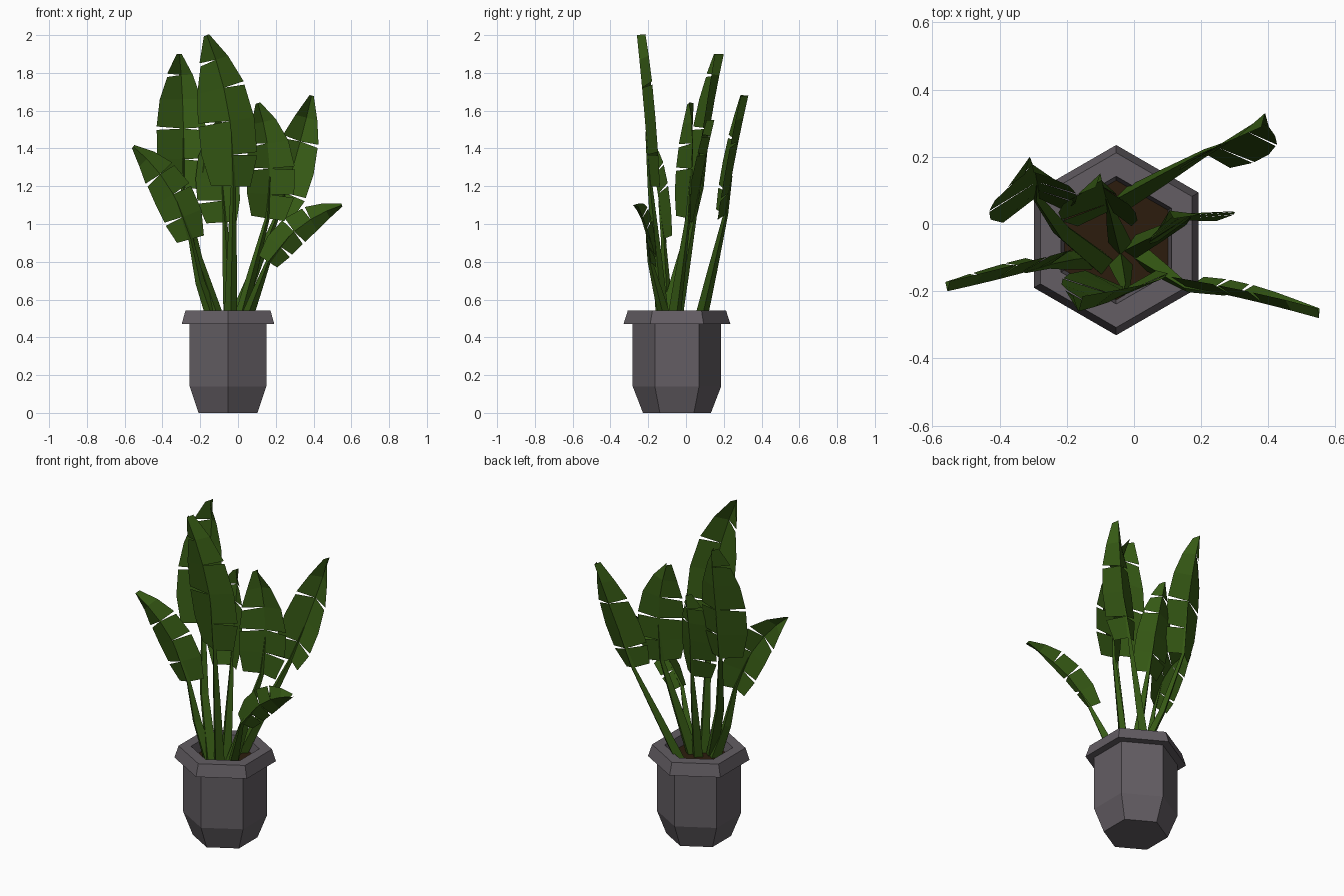
import bpy, bmesh, math, random
from mathutils import Vector

if "Cube" in bpy.data.objects:
    bpy.data.objects.remove(bpy.data.objects["Cube"])

random.seed(4)
CX, CY = -0.053, -0.048
UP = Vector((0, 1, 0))


def material(name, rgb):
    m = bpy.data.materials.new(name)
    m.diffuse_color = (*rgb, 1)
    m.use_nodes = True
    m.node_tree.nodes["Principled BSDF"].inputs["Base Color"].default_value = m.diffuse_color
    return m


POT = material("dark_clay", (0.125, 0.11, 0.125))
SOIL = material("soil_brown", (0.025, 0.012, 0.004))
LEAF = material("leaf_green", (0.036, 0.1, 0.007))
STEM = material("stem_green", (0.036, 0.1, 0.007))


def add_object(name, bm, mat, fix_normals=True):
    if fix_normals:
        bmesh.ops.recalc_face_normals(bm, faces=bm.faces)
    me = bpy.data.meshes.new(name)
    bm.to_mesh(me)
    bm.free()
    me.materials.append(mat)
    ob = bpy.data.objects.new(name, me)
    bpy.context.collection.objects.link(ob)
    return ob


def loft(bm, rings):
    """Bridge rings of equal length and cap both ends."""
    vs = [[bm.verts.new(p) for p in r] for r in rings]
    n = len(vs[0])
    for a, b in zip(vs, vs[1:]):
        for i in range(n):
            j = (i + 1) % n
            bm.faces.new((a[i], a[j], b[j], b[i]))
    bm.faces.new(vs[0][::-1])
    bm.faces.new(vs[-1])


def hexagon(r, z):
    return [(CX + r * math.sin(i * math.pi / 3), CY + r * math.cos(i * math.pi / 3), z)
            for i in range(6)]


# Pot: hexagonal profile, outside then over the rim and inside
bm = bmesh.new()
loft(bm, [hexagon(r, z) for r, z in
          ((0.18, 0), (0.234, 0.14), (0.234, 0.47), (0.283, 0.47),
           (0.26, 0.542), (0.19, 0.542), (0.175, 0.46))])
add_object("pot", bm, POT)

# Soil
bm = bmesh.new()
bm.faces.new([bm.verts.new(p) for p in hexagon(0.178, 0.48)][::-1])
add_object("soil", bm, SOIL)


STATIONS = (0, 0.2, 0.42, 0.64, 0.83, 1)
PROFILE = (0.7, 0.98, 1.0, 0.85, 0.52, 0.1)


def leaf(name, base, collar, bend, tip, left, right, fold, turn=0.0, bow=0.0):
    base, collar, bend, tip = map(Vector, (base, collar, bend, tip))

    def rib(t):
        return collar * (1 - t) ** 2 + bend * 2 * t * (1 - t) + tip * t * t

    def side(t):
        tangent = (bend - collar) * (1 - t) + (tip - bend) * t
        return tangent.cross(Vector((turn, -1, 0))).normalized()

    # Blade: folded along the rib, with narrow tears between panels
    bm = bmesh.new()
    ribs = [bm.verts.new(rib(t)) for t in STATIONS]
    for sign, width in ((-1, left), (1, right)):
        torn = random.sample(range(1, 5), 2)
        lower = None
        for i, (t, p) in enumerate(zip(STATIONS, PROFILE)):
            edge = rib(t) + side(t) * sign * width * p + UP * fold * (0.8 + 0.2 * p)
            along = (rib(min(t + 0.05, 1)) - rib(t - 0.05)).normalized()
            gap = along * 0.009 if i in torn else Vector()
            upper = bm.verts.new(edge - gap)
            if lower:
                quad = (ribs[i - 1], lower, upper, ribs[i])
                bm.faces.new(quad if sign > 0 else quad[::-1])
            lower = bm.verts.new(edge + gap) if i in torn else upper
    add_object(name + "_blade", bm, LEAF, False)

    # Stem: four-sided, tapering into the rib
    bm = bmesh.new()
    middle = base.lerp(collar, 0.5) + Vector((bow, 0, 0))
    path = [(base, 0.036), (middle, 0.026), (collar, 0.013), (rib(0.35), 0.003)]
    rings = []
    for p, r in path:
        s = side(0) * r
        rings.append([p + s, p + UP * r, p - s, p - UP * r])
    loft(bm, rings)
    add_object(name + "_stem", bm, STEM)


# Leaves: root, collar, bend, tip, half widths, fold, turn, bow
leaf("tall_front_leaf", (-0.04, -0.12, 0.46), (-0.025, -0.19, 1.2), (-0.01, -0.22, 1.62),
     (-0.165, -0.26, 2.0), 0.17, 0.13, 0.055)
leaf("tall_back_leaf", (-0.09, -0.12, 0.46), (-0.29, 0.08, 1.19), (-0.28, 0.13, 1.58),
     (-0.31, 0.2, 1.9), 0.145, 0.12, -0.06, 0.2, -0.025)
leaf("middle_back_leaf", (-0.04, -0.06, 0.46), (-0.07, 0.04, 1.01), (-0.09, 0.09, 1.3),
     (-0.1, 0.15, 1.55), 0.14, 0.09, -0.05)
leaf("left_leaf", (-0.12, -0.1, 0.46), (-0.25, -0.12, 0.92), (-0.33, -0.15, 1.23),
     (-0.555, -0.2, 1.41), 0.11, 0.105, 0.035, 0.2, -0.015)
leaf("right_leaf", (0.0, -0.07, 0.46), (0.155, 0.01, 1.03), (0.2, 0.03, 1.35),
     (0.105, 0.04, 1.64), 0.13, 0.14, -0.035, 0.35)
leaf("back_right_leaf", (-0.03, 0.07, 0.46), (0.21, 0.21, 1.05), (0.31, 0.25, 1.33),
     (0.39, 0.33, 1.68), 0.115, 0.115, -0.05, 0.05)
leaf("low_right_leaf", (0.03, -0.1, 0.46), (0.16, -0.19, 0.8), (0.3, -0.21, 1.02),
     (0.55, -0.28, 1.1), 0.085, 0.08, 0.035)
